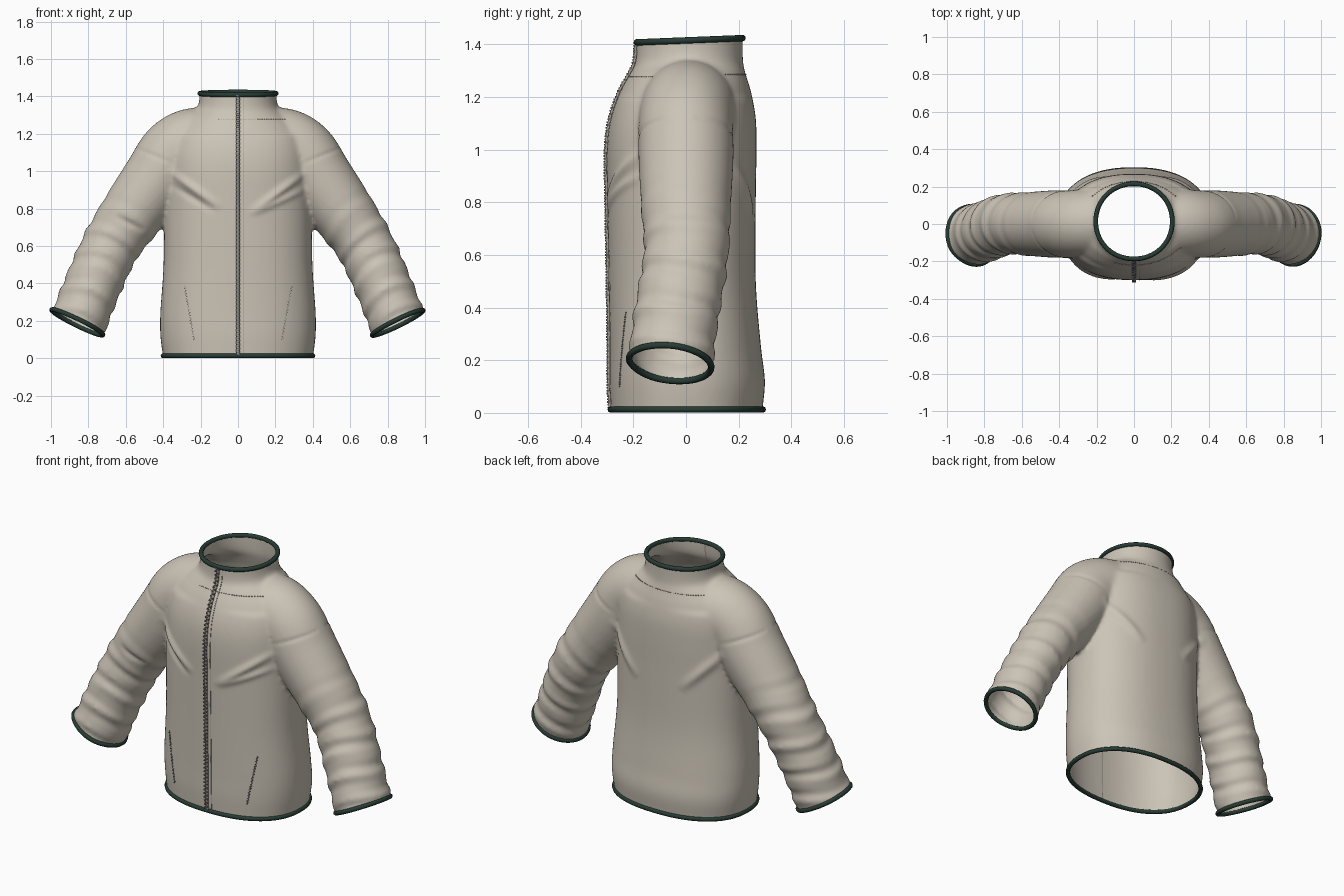
import bpy, bmesh, math
from mathutils import Vector
from mathutils.bvhtree import BVHTree

if "Cube" in bpy.data.objects:
    bpy.data.objects.remove(bpy.data.objects["Cube"])


def material(name, rgb):
    m = bpy.data.materials.new(name)
    m.use_nodes = True
    m.diffuse_color = (*rgb, 1)
    m.node_tree.nodes["Principled BSDF"].inputs["Base Color"].default_value = (*rgb, 1)
    return m


CLOTH = material("beige cloth", (0.60, 0.55, 0.47))
TRIM = material("dark green trim", (0.02, 0.045, 0.034))
METAL = material("grey zip", (0.17, 0.165, 0.155))
SEAM = material("shaded seam", (0.38, 0.35, 0.30))


def add_object(name, data, mat):
    data.materials.clear()
    data.materials.append(mat)
    ob = bpy.data.objects.new(name, data)
    bpy.context.collection.objects.link(ob)
    return ob


def spline(rows, steps):
    """Smoothly interpolate rows of numbers (Catmull-Rom)."""
    out = []
    for i in range(len(rows) - 1):
        a, b, c, d = (rows[max(0, min(len(rows) - 1, i + k))] for k in (-1, 0, 1, 2))
        for s in range(steps):
            t = s / steps
            out.append([0.5 * (2 * q + (r - p) * t + (2 * p - 5 * q + 4 * r - w) * t * t
                               + (3 * q - p - 3 * r + w) * t ** 3)
                        for p, q, r, w in zip(a, b, c, d)])
    return out + [list(rows[-1])]


def loft(bm, rings):
    """Skin a list of point rings into a closed solid."""
    vs = [[bm.verts.new(p) for p in ring] for ring in rings]
    n = len(vs[0])
    for a, b in zip(vs, vs[1:]):
        for i in range(n):
            bm.faces.new((a[i], a[(i + 1) % n], b[(i + 1) % n], b[i]))
    bm.faces.new(vs[0][::-1])
    bm.faces.new(vs[-1])


ANGLES = [2 * math.pi * i / 64 for i in range(64)]
bm = bmesh.new()

# Torso and collar: height, half width, front y, back y
TORSO = [(-.1, .39, -.285, .29), (0, .40, -.285, .29), (.12, .415, -.29, .30),
         (.25, .415, -.29, .285), (.5, .398, -.293, .265), (.8, .395, -.298, .265),
         (1.0, .39, -.3, .268), (1.12, .38, -.285, .265), (1.22, .35, -.25, .247),
         (1.29, .28, -.212, .226), (1.35, .212, -.19, .216), (1.55, .205, -.185, .215)]


def torso_ring(z, rx, front, back):
    e = 2 / (2.3 if z < 1.2 else 2.05)
    mid, ry = (front + back) / 2, (back - front) / 2
    bend = lambda v: math.copysign(abs(v) ** e, v)
    return [(rx * bend(math.cos(a)), mid + ry * bend(math.sin(a)), z) for a in ANGLES]


loft(bm, [torso_ring(*row) for row in spline(TORSO, 6)])

# Sleeves: centre x y z, half width, half depth
SLEEVE = [(0, .02, 1.12, .17, .20), (.2, .01, 1.15, .19, .185), (.33, 0, 1.1, .19, .18),
          (.43, 0, .96, .185, .18), (.56, 0, .78, .17, .17), (.68, 0, .6, .155, .16),
          (.78, -.035, .38, .152, .16), (.855, -.06, .19, .152, .16), (.92, -.085, .04, .15, .16)]
rows = spline(SLEEVE, 14)
for side in (1, -1):
    rings = []
    for i, row in enumerate(rows):
        before, after = rows[max(i - 1, 0)], rows[min(i + 1, len(rows) - 1)]
        along = (Vector(after[:3]) - Vector(before[:3])).normalized()
        out = Vector((0, 1, 0)).cross(along).normalized()
        depth = along.cross(out)
        low = max(0, min(1, (0.85 - row[2]) / 0.25))
        ring = []
        for a in ANGLES:
            # Gathered cloth on the lower arm
            phase = row[2] * 62 + 1.1 * math.sin(a + side) + 0.9 * math.cos(2 * a)
            k = 1 + low * (0.035 * math.sin(phase) + 0.018 * math.sin(phase * 1.7 + a))
            p = Vector(row[:3]) + k * (out * row[3] * math.cos(a) + depth * row[4] * math.sin(a))
            ring.append((side * p.x, p.y, p.z))
        rings.append(ring)
    loft(bm, rings)

bmesh.ops.recalc_face_normals(bm, faces=bm.faces)
mesh = bpy.data.meshes.new("jacket_solid")
bm.to_mesh(mesh)
bm.free()
solid = add_object("jacket_solid", mesh, CLOTH)

# Fuse torso and sleeves into one soft surface
fuse = solid.modifiers.new("fuse", "REMESH")
fuse.mode = "VOXEL"
fuse.voxel_size = 0.012
soften = solid.modifiers.new("soften", "SMOOTH")
soften.factor, soften.iterations = 0.5, 8
graph = bpy.context.evaluated_depsgraph_get()
shell = bpy.data.meshes.new_from_object(solid.evaluated_get(graph))
bpy.data.objects.remove(solid)
bm = bmesh.new()
bm.from_mesh(shell)
bm.normal_update()

# Folds: start x z, end x z, width, height, facing (-1 front, 1 back)
FOLDS = [(.33, .97, .10, .80, .020, .015, -1), (.33, .89, .12, .79, .016, .010, -1),
         (-.34, .98, -.13, .83, .020, .015, -1), (-.33, .91, -.15, .80, .016, -.009, -1),
         (.34, .96, .17, .78, .025, .013, 1), (-.34, .96, -.17, .78, .025, .013, 1),
         (.37, 1.05, .54, 1.12, .010, -.005, -1), (-.37, 1.05, -.54, 1.12, .010, -.005, -1),
         (.37, 1.05, .54, 1.12, .010, -.005, 1), (-.37, 1.05, -.54, 1.12, .010, -.005, 1),
         (-.64, .75, -.52, .69, .016, -.010, -1)]
for v in bm.verts:
    shift = 0
    for x0, z0, x1, z1, width, height, face in FOLDS:
        if v.normal.y * face < 0.2:
            continue
        a, d = Vector((x0, z0)), Vector((x1 - x0, z1 - z0))
        p = Vector((v.co.x, v.co.z)) - a
        t = p.dot(d) / d.length_squared
        if -0.2 < t < 1.2:
            off = abs(p.x * d.y - p.y * d.x) / d.length
            fade = max(0, 1 - (abs(t - 0.5) / 0.7) ** 2)
            shift += height * fade * math.exp(-(off / width) ** 2)
    v.co += v.normal * shift


# Open the cuffs, hem and neck
def cut(point, normal, keep):
    faces = [f for f in bm.faces if keep(f.calc_center_median())]
    geom = set(faces)
    for f in faces:
        geom.update(f.verts, f.edges)
    bmesh.ops.bisect_plane(bm, geom=list(geom), plane_co=point, plane_no=normal, clear_outer=True)


for side in (1, -1):
    cut((side * .855, -.06, .19), (side * .44, -.11, -.9), lambda c: c.x * side > .55)
cut((0, 0, .013), (0, 0, -1), lambda c: abs(c.x) < .55)
cut((0, 0, 1.415), (0, -.04, 1), lambda c: c.z > 1.3)

# Trim bands follow every open edge
links = {}
for e in bm.edges:
    if e.is_boundary:
        for v in e.verts:
            links.setdefault(v, []).append(e.other_vert(v))
seen, loops = set(), []
for start in links:
    loop, v = [], start
    while v and v not in seen:
        seen.add(v)
        loop.append(v.co.copy())
        v = next((w for w in links[v] if w not in seen), None)
    if len(loop) > 20:
        loops.append(loop)


def tube(name, points, radius, mat, closed=False):
    curve = bpy.data.curves.new(name, "CURVE")
    curve.dimensions = "3D"
    curve.bevel_depth, curve.bevel_resolution = radius, 3
    s = curve.splines.new("POLY")
    s.points.add(len(points) - 1)
    for q, p in zip(s.points, points):
        q.co = (*p, 1)
    s.use_cyclic_u = closed
    s.use_smooth = True
    return add_object(name, curve, mat)


for loop in loops:
    points = [loop[0]]
    for p in loop:
        if (p - points[-1]).length > .012 and (p - loop[0]).length > .008:
            points.append(p)
    x, z = sum((p.x for p in points)) / len(points), points[0].z
    name = "collar_trim" if z > 1 else "hem_trim" if abs(x) < .4 else \
        "left_cuff_trim" if x > 0 else "right_cuff_trim"
    tube(name, points, .0125, TRIM, True)

tree = BVHTree.FromBMesh(bm)
bm.to_mesh(shell)
bm.free()
shell.name = "jacket_body"
jacket = add_object("jacket_body", shell, CLOTH)
for f in shell.polygons:
    f.use_smooth = True
thick = jacket.modifiers.new("cloth thickness", "SOLIDIFY")
thick.thickness, thick.offset = .008, -1


def on_surface(x, z, face=-1, lift=0.0):
    hit = tree.ray_cast(Vector((x, face * 2, z)), Vector((0, -face, 0)))[0]
    return Vector((x, hit.y + face * lift, z)) if hit else None


def surface_line(a, b, count, face=-1, lift=0.0):
    pts = [Vector(a).lerp(Vector(b), i / (count - 1)) for i in range(count)]
    return [p for p in (on_surface(q.x, q.y, face, lift) for q in pts) if p]


def teeth(name, a, b, count, size, mat, zigzag=0.0, face=-1, lift=0.002):
    b2 = bmesh.new()
    for i, p in enumerate(surface_line(a, b, count, face, lift)):
        cube = bmesh.ops.create_cube(b2, size=1)["verts"]
        bmesh.ops.scale(b2, vec=size, verts=cube)
        bmesh.ops.translate(b2, vec=p + Vector((zigzag * (-1) ** i, 0, 0)), verts=cube)
    data = bpy.data.meshes.new(name)
    b2.to_mesh(data)
    b2.free()
    return add_object(name, data, mat)


# Front zip: tape, interlocking teeth and stitched placket edge
tape = tube("zip_tape", surface_line((0, .02), (0, 1.405), 80, lift=0), .010, SEAM)
teeth("zip_teeth", (0, .02), (0, 1.405), 130, (.013, .010, .0065), METAL, .005, lift=.008)
tube("placket_seam", surface_line((.028, .02), (.028, 1.40), 80, lift=-.0005), .0022, SEAM)

# Slanted pocket zips and neck stitching
for side, name in ((1, "left"), (-1, "right")):
    teeth(name + "_pocket_zip", (side * .285, .38), (side * .235, .10), 34,
          (.007, .005, .005), METAL, .002, lift=.001)
teeth("front_neck_stitch", (-.10, 1.277), (.25, 1.277), 30, (.007, .004, .003), SEAM, lift=0)
teeth("back_neck_stitch", (-.22, 1.285), (.22, 1.285), 40, (.007, .004, .003), SEAM, face=1, lift=0)
